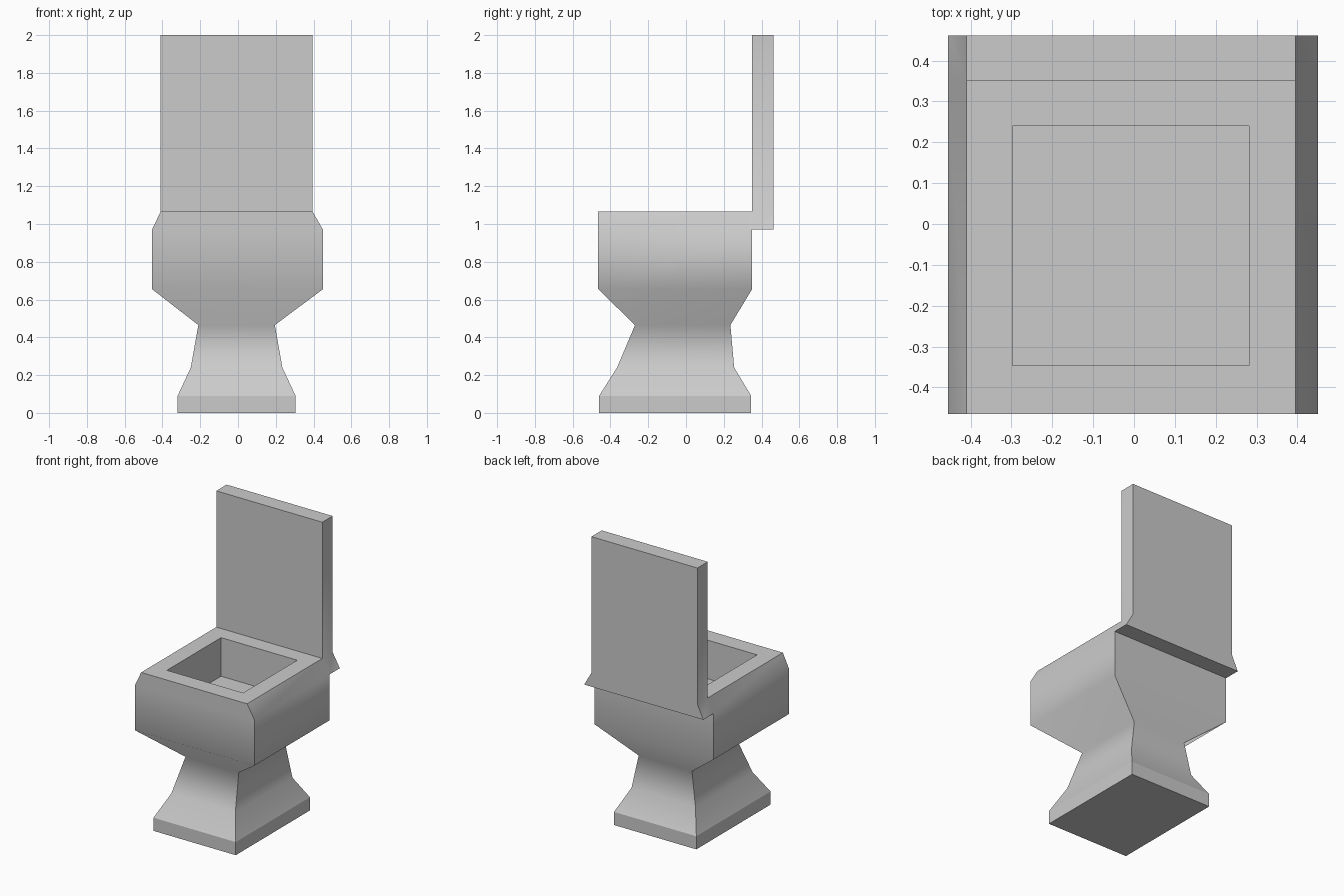
import bpy, bmesh, math

default = bpy.data.objects.get("Cube")
if default:
    bpy.data.objects.remove(default, do_unlink=True)

porcelain = bpy.data.materials.new("light_grey_porcelain")
porcelain.use_nodes = True
colour = (0.6, 0.6, 0.6, 1)
porcelain.diffuse_color = colour
porcelain.node_tree.nodes["Principled BSDF"].inputs["Base Color"].default_value = colour

BACK, HINGE, RIM = 0.35, 0.97, 1.065


def loft(bm, rings):
    """Join rectangles (z, x0, x1, y0, y1) into a capped solid; return the side faces ring by ring."""
    loops = [[bm.verts.new(p) for p in ((x0, y0, z), (x1, y0, z), (x1, y1, z), (x0, y1, z))]
             for z, x0, x1, y0, y1 in rings]
    bm.faces.new(loops[0][::-1])
    bm.faces.new(loops[-1])
    return [[bm.faces.new((a[i], a[(i + 1) % 4], b[(i + 1) % 4], b[i])) for i in range(4)]
            for a, b in zip(loops, loops[1:])]


bm = bmesh.new()

# Plinth, neck, bowl, rim and square well
body = loft(bm, [
    (0.0, -0.32, 0.305, -0.46, 0.345),
    (0.09, -0.32, 0.305, -0.46, 0.345),
    (0.24, -0.25, 0.235, -0.365, 0.255),
    (0.465, -0.21, 0.195, -0.27, 0.235),
    (0.655, -0.455, 0.45, -0.465, BACK),
    (HINGE, -0.455, 0.45, -0.465, BACK),
    (RIM, -0.41, 0.395, -0.465, BACK),
    (RIM, -0.297, 0.282, -0.347, 0.24),
    (0.80, -0.297, 0.282, -0.347, 0.24),
])

# Upright lid with a flared foot
lid = loft(bm, [
    (HINGE, -0.455, 0.45, BACK, 0.462),
    (RIM, -0.41, 0.395, BACK, 0.462),
    (2.0, -0.41, 0.395, BACK, 0.462),
])

# Open the shared wall and weld lid to bowl
bmesh.ops.delete(bm, geom=[body[5][2], lid[0][0]], context='FACES')
bmesh.ops.remove_doubles(bm, verts=bm.verts[:], dist=0.0005)
bmesh.ops.recalc_face_normals(bm, faces=bm.faces[:])

# Smooth the swept sides, keep corners, plinth and rim crisp
for face in bm.faces:
    face.smooth = True
for edge in bm.edges:
    a, b = edge.verts
    angle = edge.calc_face_angle(0)
    level = abs(a.co.z - b.co.z) < 0.001
    flat_top = any(f.normal.z > 0.9 for f in edge.link_faces)
    soft = level and a.co.z > 0.1 and angle < math.radians(75) and not flat_top
    edge.smooth = soft or angle < 0.02

mesh = bpy.data.meshes.new("toilet")
bm.to_mesh(mesh)
bm.free()
mesh.materials.append(porcelain)
bpy.context.collection.objects.link(bpy.data.objects.new("toilet", mesh))
